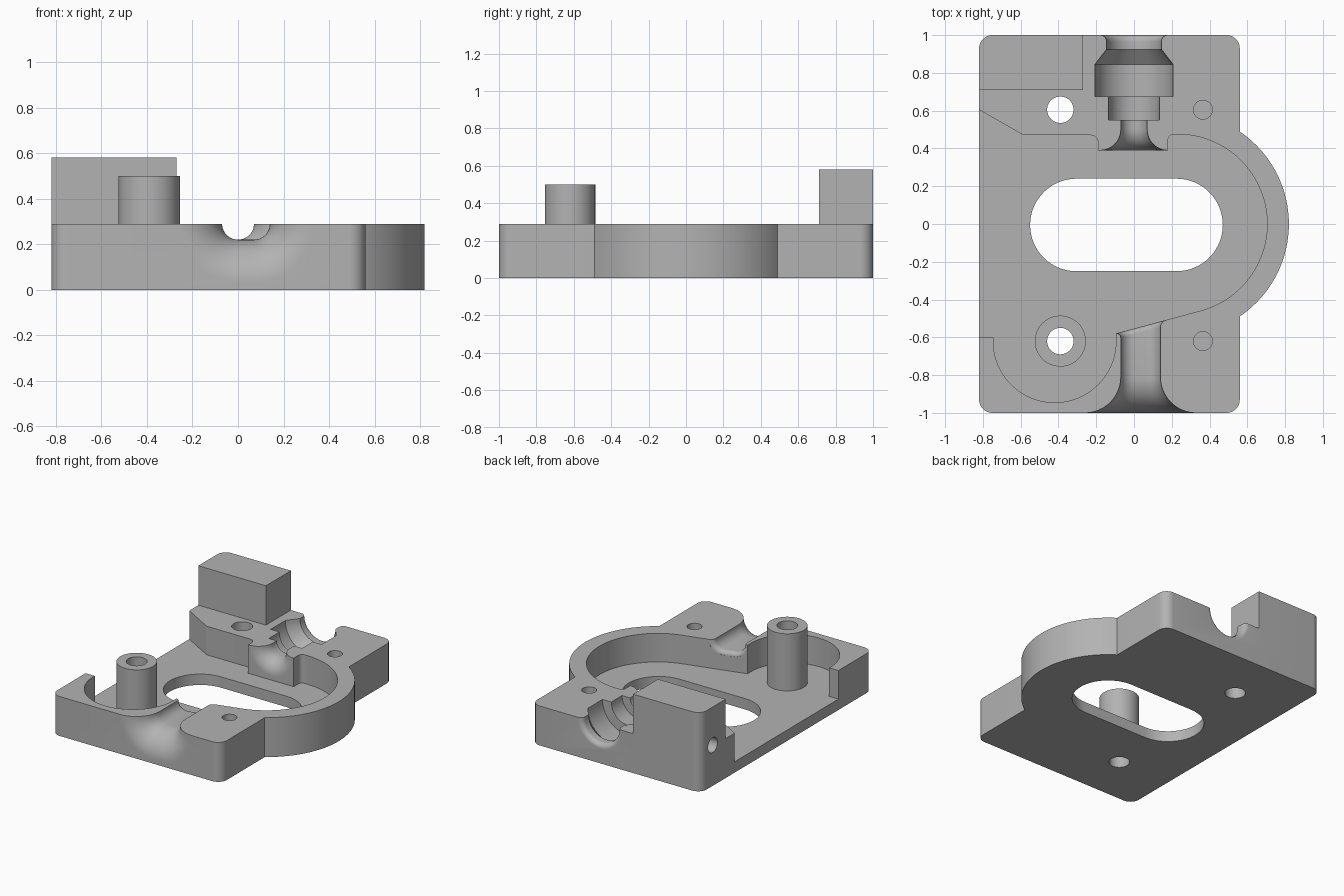
import bpy, bmesh
from math import sin, cos, pi, radians

cube = bpy.data.objects.get("Cube")
if cube:
    bpy.data.objects.remove(cube, do_unlink=True)

grey = bpy.data.materials.new("plain_grey")
grey.use_nodes = True
colour = (0.45, 0.45, 0.45, 1)
grey.diffuse_color = colour
grey.node_tree.nodes["Principled BSDF"].inputs["Base Color"].default_value = colour

TOP, FLOOR = 0.29, 0.08


def arc(cx, cy, r, a0, a1, n=12):
    return [(cx + r * cos(radians(a0 + (a1 - a0) * i / n)),
             cy + r * sin(radians(a0 + (a1 - a0) * i / n))) for i in range(n + 1)]


def loft(name, rings):
    """Closed solid through rings with equal point counts."""
    bm = bmesh.new()
    loops = [[bm.verts.new(p) for p in ring] for ring in rings]
    n = len(loops[0])
    for a, b in zip(loops, loops[1:]):
        for i in range(n):
            bm.faces.new((a[i], a[(i + 1) % n], b[(i + 1) % n], b[i]))
    bm.faces.new(loops[0])
    bm.faces.new(loops[-1])
    bmesh.ops.recalc_face_normals(bm, faces=bm.faces)
    mesh = bpy.data.meshes.new(name)
    bm.to_mesh(mesh)
    bm.free()
    mesh.materials.append(grey)
    ob = bpy.data.objects.new(name, mesh)
    bpy.context.collection.objects.link(ob)
    return ob


def prism(name, outline, z0, z1):
    return loft(name, [[(x, y, z) for x, y in outline] for z in (z0, z1)])


def cylinder(name, x, y, r, z0, z1):
    return prism(name, arc(x, y, r, 0, 352.5, 47), z0, z1)


def channel(name, profile, x0, x1):
    """Stadium section along y, centred on the top face; profile is (y, radius, slope)."""
    rings = []
    for y, r, slope in profile:
        section = arc(x1, TOP, r, -90, 90, 20) + arc(x0, TOP, r, 90, 270, 20)
        if x0 == x1:
            section = arc(x0, TOP, r, 0, 352.5, 47)
        rings.append([(x, y + slope * x, z) for x, z in section])
    return loft(name, rings)


def combine(target, other, operation):
    mod = target.modifiers.new(operation.lower(), 'BOOLEAN')
    mod.operation, mod.solver, mod.object = operation, 'EXACT', other
    bpy.context.view_layer.objects.active = target
    bpy.ops.object.modifier_apply(modifier=mod.name)
    bpy.data.objects.remove(other, do_unlink=True)


# Plate outline with the round bulge on its left side
plate = (arc(-0.75, -0.93, 0.07, 180, 270) + arc(0.49, -0.93, 0.07, 270, 360)
         + arc(0.23, 0, 0.59, -56, 56, 48)
         + arc(0.49, 0.93, 0.07, 0, 90) + arc(-0.75, 0.93, 0.07, 90, 180))
housing = prism("housing", plate, 0, TOP)

# Open pocket and the long slot through its floor
pocket = ([(-0.95, -0.6), (-0.745, -0.6)] + arc(-0.42, -0.62, 0.325, 180, 360, 40)
          + [(-0.095, -0.579)] + arc(0.23, 0, 0.475, -75, 90, 56)
          + arc(0.21, 0.445, 0.03, 90, 180, 6) + [(0.18, 0.39), (-0.19, 0.39)]
          + arc(-0.23, 0.43, 0.04, 0, 90, 6) + [(-0.585, 0.47), (-0.82, 0.605), (-0.95, 0.68)])
combine(housing, prism("pocket_cutter", pocket, FLOOR, 1), 'DIFFERENCE')
slot = arc(0.225, -0.005, 0.245, -90, 90, 32) + arc(-0.305, -0.005, 0.245, 90, 270, 32)
combine(housing, prism("slot_cutter", slot, -0.1, 0.15), 'DIFFERENCE')

# Tall corner block and hollow post
block = [(-0.82, 0.71), (-0.27, 0.71), (-0.27, 1)] + arc(-0.75, 0.93, 0.07, 90, 180)
combine(housing, prism("corner_block", block, 0.15, 0.58), 'UNION')
combine(housing, cylinder("post", -0.39, -0.62, 0.135, 0.04, 0.5), 'UNION')

# Front channel: wide flared mouth, small flare on the slanted inner wall
mouth = [(-0.81 - 0.19 * sin(t * pi / 32), 0.07 + 0.19 * (1 - cos(t * pi / 32)), 0)
         for t in range(16, -1, -1)]
inner = [(-0.584 + 0.03 * sin(t * pi / 16), 0.07 + 0.03 * (1 - cos(t * pi / 16)), 0.268)
         for t in range(9)]
front = [(-1.05, 0.26, 0)] + mouth + inner + [(-0.5, 0.1, 0.268)]
combine(housing, channel("front_channel_cutter", front, 0, 0.07), 'DIFFERENCE')

# Back channel: stepped bore with a flared inner end and a rounded outer lip
flare = [(0.5 - 0.11 * sin(t * pi / 32), 0.07 + 0.11 * (1 - cos(t * pi / 32)), 0)
         for t in range(16, -1, -1)]
steps = [(0.55, 0.07), (0.55, 0.135), (0.675, 0.135), (0.675, 0.207),
         (0.845, 0.207), (0.925, 0.145)]
lip = [(0.965 + 0.035 * sin(t * pi / 16), 0.145 + 0.035 * (1 - cos(t * pi / 16)), 0)
       for t in range(9)]
back = ([(0.34, 0.18, 0)] + flare + [(y, r, 0) for y, r in steps] + lip + [(1.05, 0.18, 0)])
combine(housing, channel("back_channel_cutter", back, 0, 0), 'DIFFERENCE')

# Through holes on the right, blind holes on the left
for y in (-0.62, 0.605):
    combine(housing, cylinder("bolt_hole_cutter", -0.39, y, 0.07, -0.1, 0.7), 'DIFFERENCE')
    combine(housing, cylinder("pin_hole_cutter", 0.365, y, 0.05, 0.08, 0.4), 'DIFFERENCE')

# Blind side hole in the corner block
side = [[(x, y, z) for y, z in arc(0.86, 0.3, 0.055, 0, 350, 35)] for x in (-0.9, -0.45)]
combine(housing, loft("side_hole_cutter", side), 'DIFFERENCE')

# Smooth curved walls, crisp edges
bpy.ops.object.select_all(action='DESELECT')
housing.select_set(True)
bpy.context.view_layer.objects.active = housing
bpy.ops.object.shade_smooth_by_angle(angle=radians(25))
